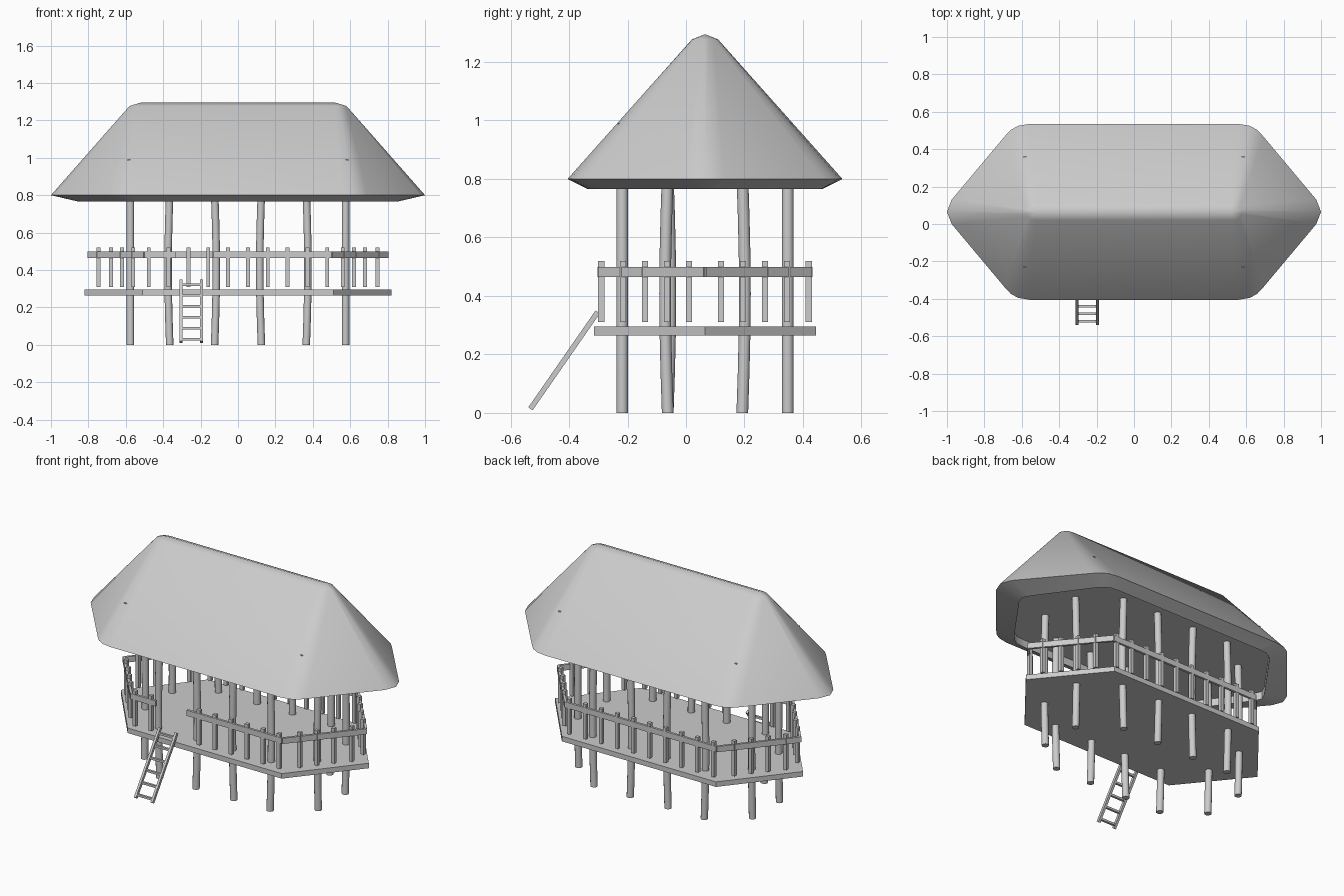
import bpy, bmesh, math
from mathutils import Vector, Matrix

if "Cube" in bpy.data.objects:
    bpy.data.objects.remove(bpy.data.objects["Cube"])

CY = 0.065  # y of the hut's middle line


def finish(name, bm, smooth=None):
    bmesh.ops.recalc_face_normals(bm, faces=bm.faces)
    me = bpy.data.meshes.new(name)
    bm.to_mesh(me)
    bm.free()
    ob = bpy.data.objects.new(name, me)
    bpy.context.collection.objects.link(ob)
    if smooth:
        bpy.ops.object.select_all(action='DESELECT')
        ob.select_set(True)
        bpy.context.view_layer.objects.active = ob
        bpy.ops.object.shade_smooth_by_angle(angle=math.radians(smooth))
    return ob


def loft(bm, rings, cap_start=True, cap_end=True):
    vs = [[bm.verts.new(p) for p in r] for r in rings]
    n = len(vs[0])
    for a, b in zip(vs, vs[1:]):
        for i in range(n):
            j = (i + 1) % n
            bm.faces.new((a[i], a[j], b[j], b[i]))
    if cap_start:
        bm.faces.new(vs[0][::-1])
    if cap_end:
        bm.faces.new(vs[-1])


def beam(bm, p, q, w, h):
    # box from p to q, w across horizontally, h in the other direction
    p, q = Vector(p), Vector(q)
    d = (q - p).normalized()
    side = d.cross(Vector((0, 0, 1)))
    side = Vector((1, 0, 0)) if side.length < 1e-4 else side.normalized()
    up = side.cross(d)
    c = [(-1, -1), (1, -1), (1, 1), (-1, 1)]
    loft(bm, [[e + side * (s * w / 2) + up * (t * h / 2) for s, t in c] for e in (p, q)])


def outline(quarter, z):
    # mirror a quarter outline (from the x axis towards +y) into a closed ring
    q = quarter
    half = q + [(-x, y) for x, y in reversed(q)]
    full = half + [(x, -y) for x, y in reversed(half)][1:-1]
    return [(x, y + CY, z) for x, y in full]


# Roof: rounded hexagonal hip shell, with a lower rim and a recessed ceiling
eave = [(1, 0), (.975, .065), (.69, .405), (.66, .437), (.62, .46), (.56, .47)]
crown = [(.58, 0), (.577, .012), (.565, .03), (.555, .038), (.54, .043), (.52, .045)]
rim = [(.85, 0), (.83, .045), (.62, .335), (.59, .37), (.55, .395), (.49, .40)]
ridge = [(.52, 0)] * 6
bm = bmesh.new()
loft(bm, [outline(rim, .81), outline(rim, .765), outline(eave, .80),
          outline(crown, 1.277), outline(ridge, 1.295)], cap_end=False)
bmesh.ops.remove_doubles(bm, verts=bm.verts, dist=1e-4)
finish("roof", bm, 35)

# Roof pegs: tiny tips showing through the thatch
bm = bmesh.new()
for sx in (-1, 1):
    for sy in (-1, 1):
        y = CY + sy * .292
        beam(bm, (sx * .583, y, .82), (sx * .583, y, .992), .015, .01)
finish("roof_pegs", bm)

# Deck: flat hexagonal slab
bm = bmesh.new()
deck = [(.82, 0), (.51, .38), (-.51, .38), (-.82, 0), (-.51, -.38), (.51, -.38)]
loft(bm, [[(x, y + CY, z) for x, y in deck] for z in (.265, .295)])
finish("deck", bm)

# Stilts: slightly crooked round posts
spots = [(x, s * .283) for s in (-1, 1) for x in (-.365, -.125, .125, .365)]
spots += [(x, s * .1275) for s in (-1, 1) for x in (-.575, .575)]
bm = bmesh.new()
N = 12
for k, (px, py) in enumerate(spots):
    rings = []
    for i in range(7):
        z = .815 * i / 6
        b = .009 * math.sin(math.pi * i / 6)
        dx = b * (1 if k % 2 else -1) if abs(px) < .5 else 0
        dy = b * (1 if k % 3 else -1) if abs(px) > .5 else 0
        rings.append([(px + dx + .02 * math.cos(a), py + CY + dy + .02 * math.sin(a), z)
                      for a in (2 * math.pi * j / N for j in range(N))])
    loft(bm, rings)
finish("stilts", bm, 40)

# Handrail: hexagon of boards with a gap at the ladder
RZ = .482
R = [(.80, 0), (.50, .36), (-.50, .36), (-.80, 0), (-.50, -.36), (.50, -.36)]
R = [(x, y + CY, RZ) for x, y in R]
bm = bmesh.new()
for a, b in ((0, 1), (1, 2), (2, 3), (3, 4), (5, 0)):
    beam(bm, R[a], R[b], .014, .034)
beam(bm, R[4], (-.335, R[4][1], RZ), .014, .034)
beam(bm, (-.13, R[4][1], RZ), R[5], .014, .034)
finish("handrail", bm)

# Balusters: along the long sides and the four slanted sides
bal = [(-.477 + .106 * i, s * .355) for s in (-1, 1) for i in range(10)
       if s > 0 or i not in (2, 3)]
bal += [(sx * x, sy * y) for sx in (-1, 1) for sy in (-1, 1)
        for x, y in ((.56, .28), (.62, .205), (.68, .13), (.745, .055))]
bm = bmesh.new()
for x, y in bal:
    beam(bm, (x, y + CY, .31), (x, y + CY, .52), .021, .021)
finish("balusters", bm)

# Ladder: two leaning rails and six rungs
foot, top = Vector((0, -.532, .014)), Vector((0, -.302, .345))
bm = bmesh.new()
for x in (-.305, -.195):
    o = Vector((x, 0, 0))
    beam(bm, foot + o, top + o, .014, .018)
for i in range(6):
    p = foot.lerp(top, .05 + .176 * i)
    beam(bm, p + Vector((-.305, 0, 0)), p + Vector((-.195, 0, 0)), .013, .013)
finish("ladder", bm)
